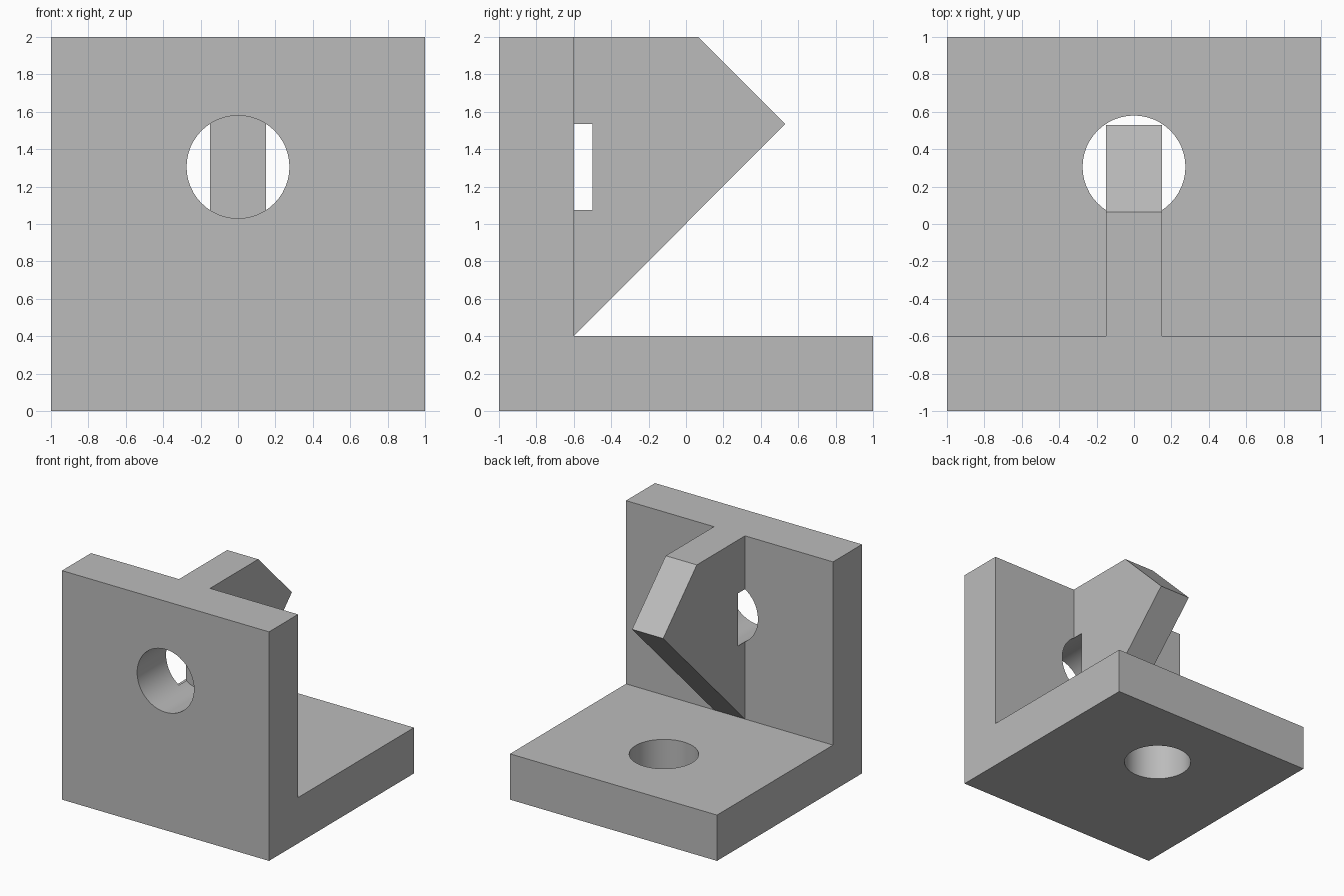
import bpy
import bmesh
import math
from mathutils import Matrix, Vector

old = bpy.data.objects.get("Cube")
if old:
    bpy.data.objects.remove(old, do_unlink=True)

# Single grey material
grey = bpy.data.materials.new("plain_grey")
grey.use_nodes = True
colour = (0.5, 0.5, 0.5, 1)
grey.diffuse_color = colour
grey.node_tree.nodes["Principled BSDF"].inputs["Base Color"].default_value = colour


def finish(name, bm):
    bmesh.ops.recalc_face_normals(bm, faces=bm.faces)
    mesh = bpy.data.meshes.new(name)
    bm.to_mesh(mesh)
    bm.free()
    mesh.materials.append(grey)
    obj = bpy.data.objects.new(name, mesh)
    bpy.context.collection.objects.link(obj)
    return obj


def side_prism(name, profile, half_width):
    """Extrude a (y, z) profile across x."""
    bm = bmesh.new()
    face = bm.faces.new([bm.verts.new((-half_width, y, z)) for y, z in profile])
    moved = bmesh.ops.extrude_face_region(bm, geom=[face])["geom"]
    verts = [v for v in moved if isinstance(v, bmesh.types.BMVert)]
    bmesh.ops.translate(bm, verts=verts, vec=(2 * half_width, 0, 0))
    return finish(name, bm)


def drill(name, centre, depth, rotation):
    bm = bmesh.new()
    bmesh.ops.create_cone(bm, cap_ends=True, segments=48, radius1=HOLE, radius2=HOLE,
                          depth=depth, matrix=Matrix.Translation(Vector(centre)) @ rotation)
    return finish(name, bm)


def combine(target, tool, operation):
    mod = target.modifiers.new(operation.lower(), "BOOLEAN")
    mod.operation = operation
    mod.solver = "EXACT"
    mod.object = tool
    bpy.ops.object.select_all(action="DESELECT")
    bpy.context.view_layer.objects.active = target
    target.select_set(True)
    bpy.ops.object.modifier_apply(modifier=mod.name)
    bpy.data.objects.remove(tool, do_unlink=True)


T = 0.4       # plate thickness
HOLE = 0.275  # bolt hole radius
WALL = T - 1  # inner face of the upright plate

# Base plate and upright plate
bracket = side_prism("angle_bracket", [(-1, 0), (1, 0), (1, T), (WALL, T), (WALL, 2), (-1, 2)], 1)

# Central rib, rooted inside the upright plate
rib = side_prism("rib", [(WALL, T), (0.53, 1.535), (0.065, 2), (-0.8, 2), (-0.8, T)], 0.15)
combine(bracket, rib, "UNION")

# Bolt holes: the upright one also bites into the rib
combine(bracket, drill("upright_drill", (0, -0.85, 1.305), 0.7, Matrix.Rotation(math.pi / 2, 4, "X")), "DIFFERENCE")
combine(bracket, drill("base_drill", (0, 0.305, 0.2), 0.8, Matrix.Identity(4)), "DIFFERENCE")

bpy.ops.object.shade_smooth_by_angle(angle=math.radians(30))
